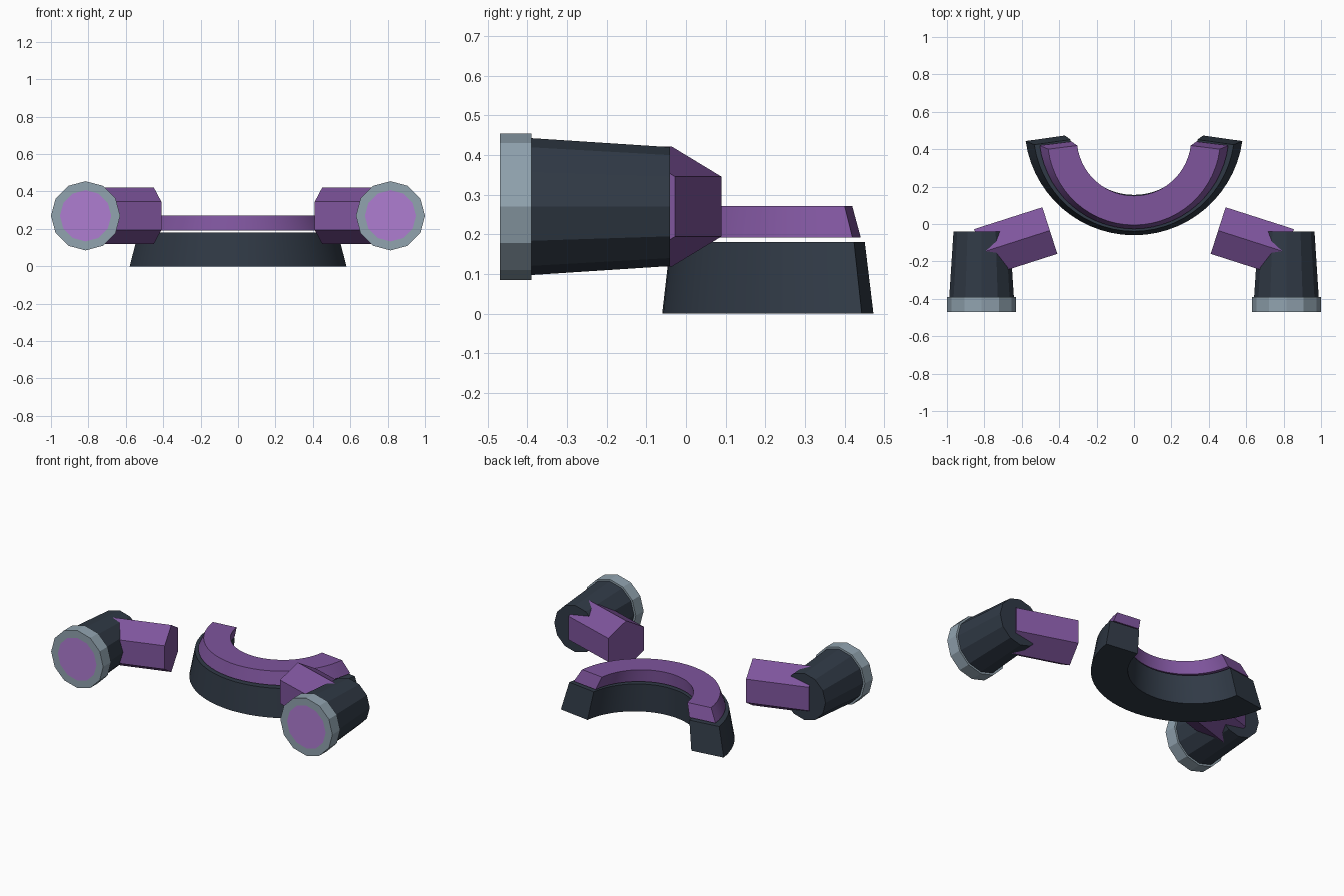
import bpy, bmesh, math
from mathutils import Vector

if "Cube" in bpy.data.objects:
    bpy.data.objects.remove(bpy.data.objects["Cube"])


def material(name, rgb):
    m = bpy.data.materials.new(name)
    m.diffuse_color = (*rgb, 1)
    m.use_nodes = True
    m.node_tree.nodes["Principled BSDF"].inputs["Base Color"].default_value = m.diffuse_color
    return m


DARK = material("dark slate", (0.030, 0.042, 0.061))
PURPLE = material("purple", (0.210, 0.090, 0.335))
GLOW = material("bright violet", (0.430, 0.205, 0.640))
GREY = material("blue grey", (0.283, 0.366, 0.429))


def loft(name, rings, mats, smooth=False):
    """Bridge successive rings of points and close both ends."""
    bm = bmesh.new()
    loops = [[bm.verts.new(p) for p in ring] for ring in rings]
    n = len(loops[0])
    for a, b in zip(loops, loops[1:]):
        for i in range(n):
            j = (i + 1) % n
            bm.faces.new((a[i], a[j], b[j], b[i]))
    bm.faces.new(loops[0])
    bm.faces.new(loops[-1])
    bmesh.ops.recalc_face_normals(bm, faces=bm.faces)
    mesh = bpy.data.meshes.new(name)
    bm.to_mesh(mesh)
    bm.free()
    for m in mats:
        mesh.materials.append(m)
    ob = bpy.data.objects.new(name, mesh)
    bpy.context.collection.objects.link(ob)
    if smooth:
        bpy.ops.object.select_all(action='DESELECT')
        ob.select_set(True)
        bpy.context.view_layer.objects.active = ob
        bpy.ops.object.shade_smooth_by_angle(angle=math.radians(30))
    return ob


def polygon(centre, side, radius, n):
    """Regular polygon around a centre, in the plane of 'side' and z, point up."""
    up = Vector((0, 0, 1))
    return [centre + radius * (math.sin(2 * math.pi * i / n) * side
                               + math.cos(2 * math.pi * i / n) * up) for i in range(n)]


def arc_band(name, centre_y, r_in, r_out, z0, z1, scale, half_angle, mat, steps=28):
    """Tapered half ring, open to the back; the top is scaled about y = 0.2."""
    pivot = 0.2
    rings = []
    for i in range(steps + 1):
        a = math.radians(half_angle) * (2 * i / steps - 1)

        def point(r, z, s):
            y = centre_y - r * math.cos(a)
            return Vector((r * math.sin(a) * s, pivot + (y - pivot) * s, z))

        rings.append([point(r_in, z0, 1), point(r_out, z0, 1),
                      point(r_out, z1, scale), point(r_in, z1, scale)])
    return loft(name, rings, [mat], smooth=True)


# Curved base and the floating band above it
arc_band("curved_base", 0.525, 0.373, 0.585, 0.0, 0.18, 0.92, 82, DARK)
arc_band("curved_band", 0.482, 0.336, 0.508, 0.192, 0.272, 0.91, 83, PURPLE)

# Pair of barrels with collars and connecting arms
X, Z = 0.815, 0.27
side_x = Vector((1, 0, 0))
for s, tag in ((-1, "left"), (1, "right")):
    def ring(y, r):
        return polygon(Vector((s * X, y, Z)), side_x, r, 12)

    loft(tag + "_barrel", [ring(-0.395, 0.173), ring(-0.04, 0.150)], [DARK])
    # Collar, with its flush muzzle face coloured by position
    collar = loft(tag + "_collar", [ring(-0.47, 0.137), ring(-0.47, 0.185),
                                    ring(-0.39, 0.185)], [GREY, GLOW])
    for f in collar.data.polygons:
        if len(f.vertices) == 12 and f.center.y < -0.45:
            f.material_index = 1
    # Six-sided arm reaching inwards and back from the barrel
    start = Vector((s * X, -0.152, Z))
    end = Vector((s * 0.45, -0.035, Z))
    along = (end - start).normalized()
    across = along.cross(Vector((0, 0, 1)))
    loft(tag + "_arm", [polygon(p, across, 0.151, 6) for p in (start, end)], [PURPLE])
